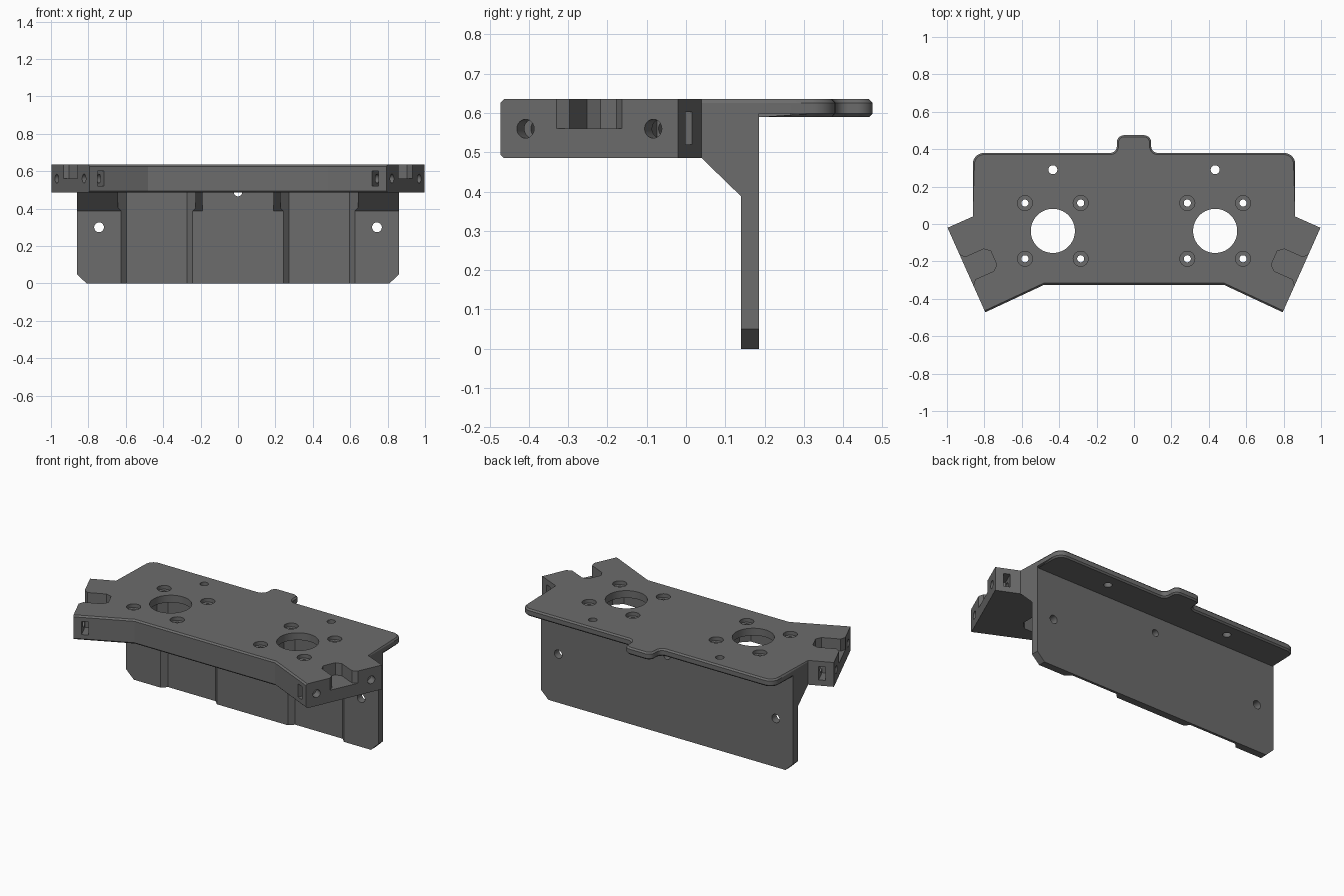
import bpy, bmesh, math
from mathutils import Vector

if "Cube" in bpy.data.objects:
    bpy.data.objects.remove(bpy.data.objects["Cube"])

TOP, UNDER, LOW = 0.635, 0.59, 0.485      # top face, plate underside, block underside
MX, MY = 0.434, -0.037                    # motor centre

grey = bpy.data.materials.new("dark grey plastic")
grey.diffuse_color = (0.15, 0.15, 0.15, 1)
grey.use_nodes = True
grey.node_tree.nodes["Principled BSDF"].inputs["Base Color"].default_value = grey.diffuse_color


def obj_from(bm, name):
    bmesh.ops.recalc_face_normals(bm, faces=bm.faces[:])
    me = bpy.data.meshes.new(name)
    bm.to_mesh(me)
    bm.free()
    ob = bpy.data.objects.new(name, me)
    bpy.context.collection.objects.link(ob)
    me.materials.append(grey)
    return ob


def prism(name, pts, vec, chamfer=0, keep=None):
    """Extrude a closed 3D outline along vec, optionally chamfering chosen rim edges."""
    bm = bmesh.new()
    face = bm.faces.new([bm.verts.new(p) for p in pts])
    ext = bmesh.ops.extrude_face_region(bm, geom=[face])
    bmesh.ops.translate(bm, vec=vec, verts=[v for v in ext["geom"] if isinstance(v, bmesh.types.BMVert)])
    if chamfer:
        rim = [e for e in bm.edges if keep((e.verts[0].co + e.verts[1].co) / 2)
               and abs(e.verts[0].co.z - e.verts[1].co.z) < 1e-5]
        bmesh.ops.bevel(bm, geom=rim, offset=chamfer, segments=1, affect='EDGES')
    return obj_from(bm, name)


def flat(pts, z0, z1, name="cutter", **kw):
    return prism(name, [(x, y, z0) for x, y in pts], (0, 0, z1 - z0), **kw)


def rod(a, b, r, n=40):
    """Round cutter from a to b."""
    a, axis = Vector(a), Vector(b) - Vector(a)
    u = axis.orthogonal().normalized()
    w = axis.normalized().cross(u)
    ring = [a + r * (math.cos(2 * math.pi * i / n) * u + math.sin(2 * math.pi * i / n) * w) for i in range(n)]
    return prism("cutter", ring, axis)


def rounded(pts):
    """Turn (x, y, radius) corners into a filleted outline."""
    out = []
    for i, (x, y, r) in enumerate(pts):
        p = Vector((x, y))
        if not r:
            out.append((x, y))
            continue
        a = (Vector(pts[i - 1][:2]) - p).normalized()
        b = (Vector(pts[(i + 1) % len(pts)][:2]) - p).normalized()
        c = p + (a + b) * r               # right-angled corners only
        for k in range(9):
            t = k / 8 * math.pi / 2
            q = c - b * r * math.cos(t) - a * r * math.sin(t)
            out.append((q.x, q.y))
    return out


def boolean(target, other, op):
    m = target.modifiers.new("bool", 'BOOLEAN')
    m.object, m.operation, m.solver = other, op, 'EXACT'
    bpy.context.view_layer.objects.active = target
    bpy.ops.object.modifier_apply(modifier=m.name)
    bpy.data.objects.remove(other, do_unlink=True)


def mirrored(half):
    return half + [(-p[0],) + tuple(p[1:]) for p in reversed(half)]


# Top plate with rear tab and angled wings
wing = [(0.48, -0.325, 0), (0.795, -0.472, 0), (0.997, -0.02, 0), (0.862, 0.04, 0)]
rear = [(0.862, 0.38, 0.06), (0.092, 0.38, 0.035), (0.092, 0.475, 0.04)]
bracket = flat(rounded(mirrored(wing + rear)), UNDER, TOP, "motor_bracket",
               chamfer=0.009, keep=lambda c: abs(c.x) < 0.87)

# Thick front block under the plate
block = flat([p[:2] for p in mirrored(wing)], LOW, 0.615, "front_block", chamfer=0.009,
             keep=lambda c: abs(c.x) < 0.87 and c.z < 0.5 and c.y < 0)
boolean(bracket, block, 'UNION')

# Rear panel with clipped lower corners
panel = prism("rear_panel", [(x, 0.14, z) for x, z in mirrored([(0.81, 0), (0.862, 0.05), (0.862, 0.61)])],
              (0, 0.046, 0))
boolean(bracket, panel, 'UNION')

# Sloped gusset between block and panel
gusset = prism("gusset", [(-0.862, y, z) for y, z in
                          [(0.0, 0.5), (0.025, LOW), (0.04, LOW), (0.14, 0.388), (0.16, 0.388), (0.16, 0.61), (0.0, 0.61)]],
               (1.724, 0, 0))
boolean(bracket, gusset, 'UNION')

cutters = []
# Central hollow under the plate, and the small hole behind it
cutters.append(flat([(-0.19, -0.245), (0.19, -0.245), (0.19, 0.14), (-0.19, 0.14)], -0.1, UNDER))
cutters.append(rod((0, 0.1, 0.487), (0, 0.25, 0.487), 0.022))

for s in (-1, 1):
    # Motor pocket with clipped corners
    h, k = 0.207, 0.162
    octagon = [(h, -k), (h, k), (k, h), (-k, h), (-h, k), (-h, -k), (-k, -h), (k, -h)]
    cutters.append(flat([(s * MX + x, MY + y) for x, y in octagon], -0.1, UNDER))
    # Motor opening and countersunk screw holes
    cutters.append(rod((s * MX, MY, 0.5), (s * MX, MY, 0.7), 0.118, 64))
    for dx in (-0.149, 0.149):
        for dy in (-0.149, 0.149):
            x, y = s * MX + dx, MY + dy
            cutters.append(rod((x, y, 0.55), (x, y, 0.7), 0.019, 24))
            cutters.append(rod((x, y, 0.612), (x, y, 0.7), 0.04, 32))
    # Plate and panel fixing holes
    cutters.append(rod((s * MX, 0.29, 0.5), (s * MX, 0.29, 0.7), 0.024, 32))
    cutters.append(rod((s * 0.743, 0.1, 0.3), (s * 0.743, 0.25, 0.3), 0.026, 32))

    # Wing end features: a runs along the end face, t runs inward
    mid, d, n = Vector((0.896, -0.246)), Vector((0.408, 0.913)), Vector((-0.913, 0.408))

    def loc(a, t):
        p = mid + a * d + t * n
        return (s * p.x, p.y)

    notch = [(0.115, -0.02), (0.065, 0.022), (0.065, 0.13), (0.04, 0.16)]
    cutters.append(flat([loc(a, t) for a, t in notch] + [loc(-a, t) for a, t in reversed(notch)], 0.56, 0.7))
    for e in (-1, 1):
        cutters.append(rod((*loc(e * 0.178, -0.05), 0.56), (*loc(e * 0.178, 0.14), 0.56), 0.024, 32))
        slot = [(0.3, 0.047), (0.3, 0.087), (0.15, 0.087), (0.15, 0.047)]
        cutters.append(flat([loc(e * a, t) for a, t in slot], 0.52, 0.602))

for c in cutters:
    boolean(bracket, c, 'DIFFERENCE')

bpy.ops.object.select_all(action='DESELECT')
bracket.select_set(True)
bpy.context.view_layer.objects.active = bracket
bpy.ops.object.shade_smooth_by_angle(angle=math.radians(25))
